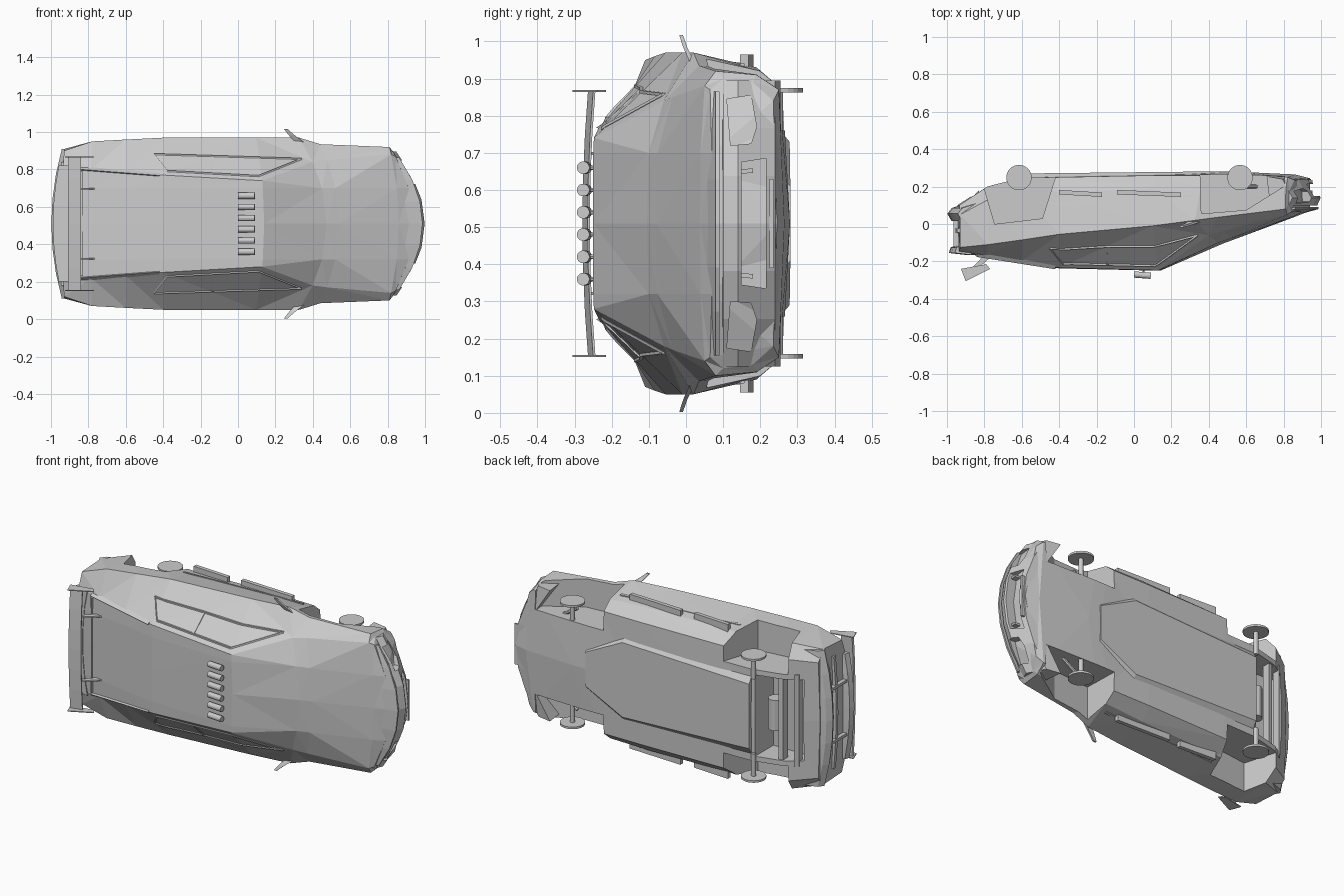
import bpy, bmesh, math
from mathutils import Vector
from mathutils.bvhtree import BVHTree

if "Cube" in bpy.data.objects:
    bpy.data.objects.remove(bpy.data.objects["Cube"])

MID = 0.51  # car lies on its side: x length, -y up, z width about MID


def make(name, verts, faces, mirror=False, cutter=False, tri=False):
    me = bpy.data.meshes.new(name)
    me.from_pydata([tuple(v) for v in verts], [], faces)
    bm = bmesh.new()
    bm.from_mesh(me)
    bmesh.ops.recalc_face_normals(bm, faces=bm.faces)
    if tri:
        bmesh.ops.triangulate(bm, faces=bm.faces, quad_method='SHORT_EDGE')
    bm.to_mesh(me)
    bm.free()
    ob = bpy.data.objects.new(name, me)
    ob.location.z = MID
    bpy.context.collection.objects.link(ob)
    if mirror:
        m = ob.modifiers.new("Mirror", 'MIRROR')
        m.use_axis = (False, False, True)
        m.use_mirror_merge = False
    if cutter:
        ob.hide_render = True
        ob.display_type = 'WIRE'
    return ob


def loft(name, rings, **kw):
    n = len(rings[0])
    faces = [(i * n + j, i * n + (j + 1) % n, (i + 1) * n + (j + 1) % n, (i + 1) * n + j)
             for i in range(len(rings) - 1) for j in range(n)]
    last = (len(rings) - 1) * n
    faces += [tuple(range(n)), tuple(range(last, last + n))]
    return make(name, [v for r in rings for v in r], faces, **kw)


def side_prism(name, pts, w0, w1, **kw):   # (x, y) outline pushed along the width
    return loft(name, [[(x, y, w) for x, y in pts] for w in (w0, w1)], **kw)


def end_prism(name, pts, x0, x1, k=0, **kw):    # (y, w) outline pushed along the length
    return loft(name, [[(x - k * w * w, y, w) for y, w in pts] for x in (x0, x1)], **kw)


def rod(name, a, b, r, n=12, **kw):
    a, b = Vector(a), Vector(b)
    d = (b - a).normalized()
    u = d.orthogonal().normalized()
    v = d.cross(u)
    ang = [2 * math.pi * (i + .5) / n for i in range(n)]
    return loft(name, [[p + r * (u * math.cos(t) + v * math.sin(t)) for t in ang]
                       for p in (a, b)], **kw)


def bowed(name, pts, half, k, steps=6):    # (x, y) section swept across, bowed at the ends
    ws = [half * (2 * i / steps - 1) for i in range(steps + 1)]
    return loft(name, [[(x - k * w * w, y, w) for x, y in pts] for w in ws])


# Body sections: x, bow, top y, then (w, y) of roof edge, belt, side, floor; floor y
sections = [
    (-.945, -.10, -.155, (.30, -.15), (.39, -.125), (.40, .05), (.34, .10), .10),
    (-.79, -.05, -.175, (.29, -.17), (.44, -.11), (.43, .13), (.36, .20), .20),
    (-.60, 0, -.205, (.275, -.20), (.45, -.085), (.43, .17), (.36, .245), .25),
    (-.40, 0, -.237, (.26, -.234), (.46, -.055), (.42, .17), (.36, .25), .26),
    (.14, .2, -.25, (.23, -.248), (.46, -.01), (.42, .19), (.36, .26), .27),
    (.475, .7, -.105, (.33, -.06), (.46, .02), (.41, .20), (.36, .26), .28),
    (.54, .55, -.081, (.34, -.037), (.425, .035), (.41, .20), (.36, .26), .28),
    (.86, .3, .038, (.37, .05), (.41, .08), (.40, .19), (.36, .25), .265),
    (.94, .75, .07, (.36, .065), (.39, .10), (.38, .18), (.33, .235), .245),
]
rings = []
for x, k, top, *pairs, floor in sections:
    flat = (.19, top + .1 * (pairs[0][1] - top))     # nearly flat centre of roof and hood
    half = [(x - k * w * w, y, w) for w, y in [flat] + pairs]
    rings.append([(x, top, 0)] + half + [(x, floor, 0)]
                 + [(a, b, -c) for a, b, c in reversed(half)])
body = loft("body", rings, tri=True)
skin = BVHTree.FromPolygons([v.co.copy() for v in body.data.vertices],
                            [tuple(p.vertices) for p in body.data.polygons])


def trim(name, a, b, r, n=10):             # thin strip laid on the upper skin between (x, w) points
    rows = []
    for i in range(n + 1):
        x, w = (a[j] + (b[j] - a[j]) * i / n for j in (0, 1))
        p = Vector((x, skin.ray_cast(Vector((x, -1, w)), Vector((0, 1, 0)))[0].y, w))
        s = Vector((b[1] - a[1], 0, a[0] - b[0])).normalized() * r
        up = Vector((0, .006, 0))
        rows.append([p + s + up, p + s - up, p - s - up, p - s + up])
    loft(name, rows, mirror=True)


# Nose: bumper block with slanted face, and hood lip over it
bumper = bowed("front_bumper", [(.88, .095), (.98, .10), (.998, .14), (.945, .24), (.86, .255)],
               .385, 1.02)
bowed("hood_lip", [(.88, .05), (.987, .080), (.987, .090), (.88, .085)], .355, 1.0)

# Cutters for wheel wells, engine bay, headlight pockets and grille
wells = [
    side_prism("rear_well_cutter", [(-.82, .4), (-.80, .19), (-.745, 0), (-.49, .03), (-.42, .25), (-.42, .4)],
               .27, .6, mirror=True, cutter=True),
    side_prism("front_well_cutter", [(.35, .4), (.36, .055), (.60, .075), (.80, .2), (.82, .4)],
               .25, .6, mirror=True, cutter=True),
    side_prism("engine_bay_cutter", [(-.87, .4), (-.87, .07), (-.62, .07), (-.62, .4)],
               -.24, .24, cutter=True),
]
lights = end_prism("headlight_cutter", [(.11, .335), (.175, .345), (.19, .26), (.175, .215), (.12, .21)],
                   .945, 1.2, k=1.02, mirror=True, cutter=True)
grille = end_prism("grille_cutter", [(.15, -.165), (.15, .165), (.215, .175), (.215, -.175)],
                   .95, 1.2, k=1.02, cutter=True)
for ob, tools in ((body, wells), (bumper, [lights, grille])):
    for c in tools:
        b = ob.modifiers.new(c.name, 'BOOLEAN')
        b.operation = 'DIFFERENCE'
        b.solver = 'EXACT'
        b.object = c
end_prism("grille_bar", [(.225, -.12), (.225, .12), (.235, .12), (.235, -.12)], .92, .955)
end_prism("grille_slot", [(.145, .134), (.145, .146), (.18, .148), (.18, .136)], .91, .955, mirror=True)

# Tail: top lip, bumper, centre bar and light dividers
bowed("tail_lip", [(-.90, -.165), (-.99, -.155), (-.98, -.125), (-.90, -.10)], .31, -.33)
bowed("rear_bumper", [(-.91, .03), (-.975, .015), (-.998, .055), (-.975, .085), (-.90, .11)], .40, -.35)
bowed("tail_panel_bar", [(-.92, -.05), (-.962, -.045), (-.962, -.025), (-.92, -.02)], .33, -.15)
side_prism("tail_divider", [(-.89, -.12), (-.965, -.12), (-.965, .04), (-.89, .04)], .15, .165, mirror=True)
side_prism("diffuser_bar", [(-.85, .13), (-.83, .13), (-.83, .18), (-.85, .16)], -.27, .27)
side_prism("bay_cross_bar", [(-.77, .15), (-.745, .15), (-.745, .20), (-.77, .195)], -.26, .26)
rod("muffler", (-.69, .15, -.09), (-.69, .15, .09), .04, 12)

# Rear buttresses beside the engine cover, and cover edge
loft("buttress", [[(-.84, -.16, .285), (-.84, -.176, .29), (-.84, -.15, .31)],
                  [(-.42, -.22, .25), (-.42, -.242, .258), (-.42, -.20, .285)]], mirror=True)
side_prism("engine_cover_edge", [(-.845, -.15), (-.83, -.15), (-.83, -.178), (-.845, -.172)], -.28, .28)

# Side window frames and hood creases laid on the skin
frame = [(-.45, .372), (.34, .347), (.11, .255), (-.38, .282)]
for a, b in zip(frame, frame[1:] + frame[:1]):
    trim("window_frame", a, b, .004)
trim("window_pillar", (-.135, .365), (-.14, .272), .006)

# Sill strips and side groove
for x0, x1 in ((-.40, -.17), (-.09, .25)):
    side_prism("sill_strip", [(x0, .158), (x1, .145), (x1, .168), (x0, .182)], .40, .455, mirror=True)
loft("side_ledge", [[(-.43, .10, .40), (-.43, .10, .437), (-.43, .112, .435), (-.43, .112, .40)],
                    [(.32, .145, .40), (.32, .145, .433), (.32, .157, .43), (.32, .157, .40)]], mirror=True)
# Raised floor pan, fading out toward the nose
loft("floor_pan", [[(x, .245, -w - .04), (x, y, -w), (x, y, w), (x, .245, w + .04)]
                   for x, y, w in ((-.60, .27, .19), (.22, .279, .22), (.46, .281, .10))])

# Wheels and axles
for label, x in (("rear", -.615), ("front", .567)):
    rod(label + "_wheel", (x, .248, .352), (x, .248, .364), .068, 24, mirror=True)
    rod(label + "_axle", (x, .248, .22), (x, .248, .355), .013, 12, mirror=True)
rod("front_steering_arm", (.567, .2, .30), (.66, .2, .24), .011, 8, mirror=True)

# Door mirrors
loft("door_mirror", [[(.31, .012, .43), (.36, .012, .43), (.36, .025, .43), (.31, .025, .43)],
                     [(.27, -.008, .475), (.30, -.008, .475), (.30, .003, .475), (.27, .003, .475)],
                     [(.245, -.018, .507), (.265, -.018, .507), (.265, -.008, .507), (.245, -.008, .507)]],
     mirror=True)

# Roof light bar of six lamps
for i in range(6):
    w = -.15 + .06 * i
    rod("roof_lamp", (0, -.270, w), (.09, -.277, w), .017, 16)
    rod("lamp_foot", (.05, -.24, w), (.05, -.27, w), .006, 6)

# Rear wing: blade, end plates, struts
blade = [(-.91, -.264), (-.84, -.25), (-.84, -.244), (-.905, -.254)]
loft("wing_blade", [[(x, y - .015 * (1 - (w / .355) ** 2), w) for x, y in blade]
                    for w in (-.355, -.24, -.12, 0, .12, .24, .355)])
side_prism("wing_end_plate", [(-.925, -.24), (-.79, -.215), (-.77, -.24), (-.90, -.305)],
           .354, .359, mirror=True)
side_prism("wing_strut", [(-.80, -.165), (-.76, -.172), (-.82, -.225), (-.88, -.26), (-.87, -.24)],
           .184, .192, mirror=True)
